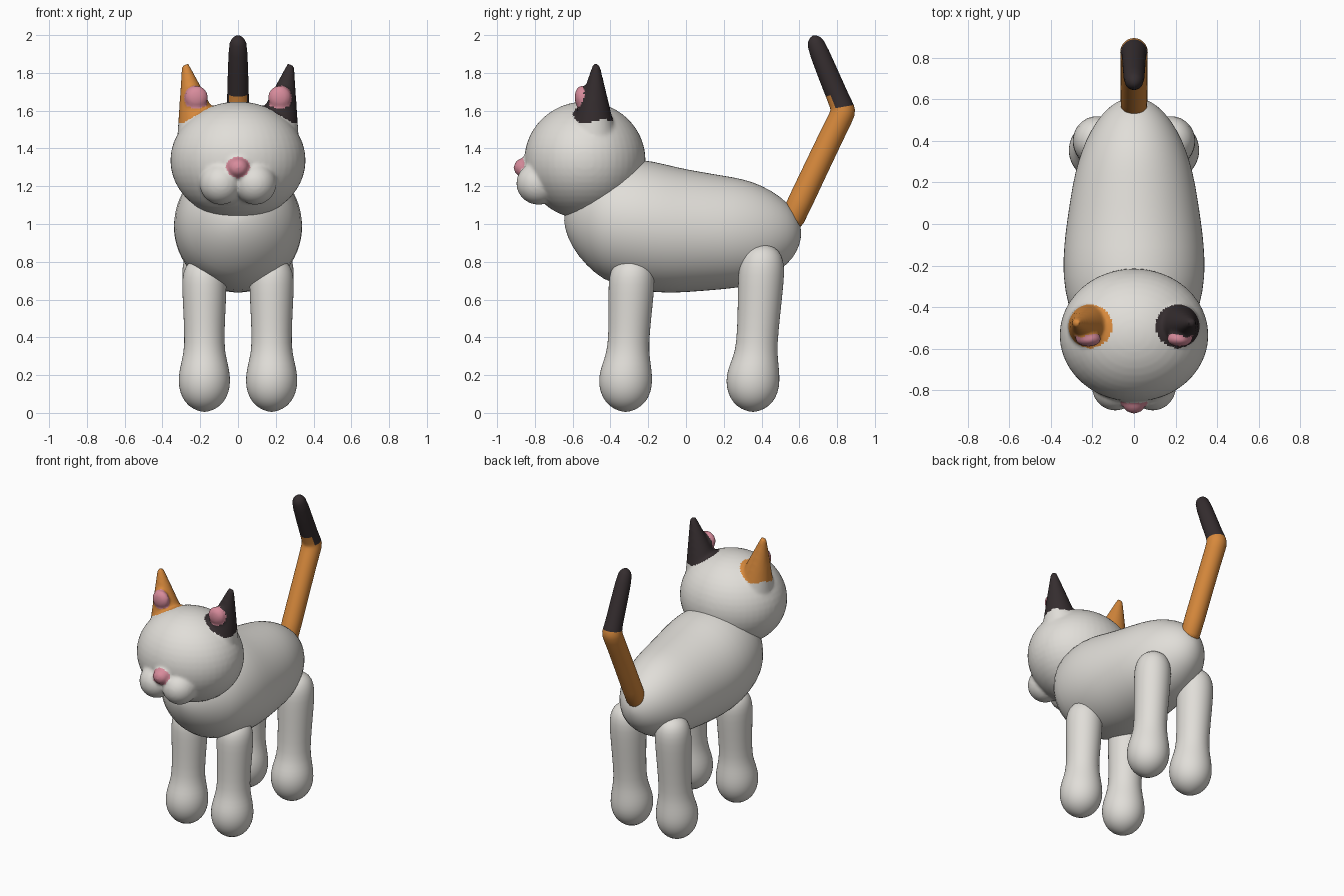
import bpy, bmesh, math
from mathutils import Vector, Matrix

if "Cube" in bpy.data.objects:
    bpy.data.objects.remove(bpy.data.objects["Cube"])


def material(name, rgb):
    m = bpy.data.materials.new(name)
    m.diffuse_color = (*rgb, 1)
    m.use_nodes = True
    m.node_tree.nodes["Principled BSDF"].inputs["Base Color"].default_value = m.diffuse_color
    return m


WHITE = material("white fur", (0.75, 0.73, 0.69))
ORANGE = material("orange fur", (0.68, 0.25, 0.045))
BLACK = material("black fur", (0.035, 0.026, 0.028))
PINK = material("pink skin", (0.68, 0.26, 0.33))


def add_object(name, mesh, mats):
    ob = bpy.data.objects.new(name, mesh)
    bpy.context.collection.objects.link(ob)
    for m in mats:
        mesh.materials.append(m)
    for p in mesh.polygons:
        p.use_smooth = True
    return ob


def loft(name, rings, mats, rule=None, sides=32):
    """Skin elliptical rings: (centre, radius along x, radius along u, u)."""
    bm = bmesh.new()
    loops = []
    for c, rx, ru, u in rings:
        u = Vector(u).normalized()
        loop = []
        for i in range(sides):
            a = 2 * math.pi * i / sides
            p = Vector(c) + Vector((1, 0, 0)) * rx * math.cos(a) + u * ru * math.sin(a)
            loop.append(bm.verts.new(p))
        loops.append(loop)
    for a, b in zip(loops, loops[1:]):
        for i in range(sides):
            j = (i + 1) % sides
            bm.faces.new((a[i], a[j], b[j], b[i]))
    bm.faces.new(loops[0])
    bm.faces.new(loops[-1])
    bmesh.ops.recalc_face_normals(bm, faces=bm.faces)
    if rule:
        for f in bm.faces:
            f.material_index = rule(f.calc_center_median())
    mesh = bpy.data.meshes.new(name)
    bm.to_mesh(mesh)
    bm.free()
    ob = add_object(name, mesh, mats)
    ob.modifiers.new("Subdivision", 'SUBSURF').levels = 1
    return ob


# Body: y, bottom, top, half width
body = [(-.645, 1.01, 1.03, .01), (-.63, .93, 1.13, .10), (-.57, .825, 1.24, .20),
        (-.48, .735, 1.30, .28), (-.40, .685, 1.335, .318), (-.25, .643, 1.35, .346),
        (-.10, .633, 1.315, .338), (0, .637, 1.29, .326), (.20, .653, 1.257, .296),
        (.30, .665, 1.24, .27), (.40, .69, 1.207, .235), (.50, .755, 1.147, .18),
        (.57, .82, 1.08, .115), (.602, .89, 1.01, .055), (.61, .94, .96, .01)]
loft("body", [((0, y, (b + t) / 2), w, (t - b) / 2, (0, 0, 1)) for y, b, t, w in body], [WHITE])

# Legs: height, forward lean, radius; the top dome is lifted for the hind pair
leg = [(.005, -.015, .01), (.018, -.015, .06), (.055, -.015, .107), (.11, -.015, .135),
       (.17, -.015, .143), (.23, -.013, .136), (.29, -.006, .12), (.36, 0, .108),
       (.50, .008, .113), (.64, .015, .121), (.72, .018, .122), (.775, .02, .105),
       (.81, .02, .07), (.825, .02, .01)]
for part, y0, lift, lean in (("front_leg", -.305, 0, 1), ("hind_leg", .375, .07, 1.4)):
    for side, s in (("left", -1), ("right", 1)):
        rings = []
        for z, dy, r in leg:
            zz = z + lift * max(0, (z - .36) / .465)
            rings.append(((s * .178, y0 + dy * lean, zz), r * .97, r, (0, 1, 0)))
        loft(f"{part}_{side}", rings, [WHITE])

# Tail: orange below the kink, black above
low, up = (.9, -.44), (.92, .39)
tail = [(.54, .98, .066, low), (.58, 1.065, .067, low), (.80, 1.53, .064, low),
        (.832, 1.585, .07, (1, -.1)), (.828, 1.62, .064, (1, .2)), (.812, 1.65, .058, up),
        (.69, 1.945, .053, up), (.678, 1.978, .038, up), (.67, 1.997, .01, up)]
loft("tail", [((0, y, z), r * .98, r, (0, *u)) for y, z, r, u in tail], [ORANGE, BLACK],
     lambda c: int(c.z > 1.625))

# Head: skull, muzzle, nose and ears fused into one soft shape
NOSE = (Vector((0, -.855, 1.298)), Vector((.058, .058, .053)))
INNER_EARS = [(Vector((s * .22, -.553, 1.67)), Vector((.062, .037, .063))) for s in (-1, 1)]
balls = [(Vector((0, -.535, 1.337)), Vector((.358, .321, .311))), NOSE] + INNER_EARS
balls += [(Vector((s * .09, -.78, 1.215)), Vector((.113, .118, .113))) for s in (-1, 1)]

bm = bmesh.new()
for c, r in balls:
    bmesh.ops.create_uvsphere(bm, u_segments=48, v_segments=24, radius=1,
                              matrix=Matrix.Translation(c) @ Matrix.Diagonal((*r, 1)))
for s in (-1, 1):
    base, tip = Vector((s * .205, -.492, 1.50)), Vector((s * .279, -.475, 1.845))
    axis = tip - base
    turn = axis.to_track_quat('Z', 'Y').to_matrix().to_4x4()
    bmesh.ops.create_cone(bm, cap_ends=True, segments=32, radius1=.118, radius2=.018,
                          depth=axis.length,
                          matrix=Matrix.Translation((base + tip) / 2) @ turn)
raw = bpy.data.meshes.new("head_parts")
bm.to_mesh(raw)
bm.free()
source = add_object("head_parts", raw, [])
remesh = source.modifiers.new("Remesh", 'REMESH')
remesh.mode = 'VOXEL'
remesh.voxel_size = .011
soft = source.modifiers.new("Smooth", 'SMOOTH')
soft.factor, soft.iterations = .5, 6
deps = bpy.context.evaluated_depsgraph_get()
head_mesh = bpy.data.meshes.new_from_object(source.evaluated_get(deps))
bpy.data.objects.remove(source)
head_mesh.materials.clear()
head = add_object("head", head_mesh, [WHITE, ORANGE, BLACK, PINK])


def inside(p, ball, grow):
    c, r = ball
    return sum(((p[i] - c[i]) / (r[i] * grow)) ** 2 for i in range(3)) < 1


# Head colours: pink nose and inner ears, one orange and one black ear
for f in head_mesh.polygons:
    p = f.center
    ear = p.z > 1.5 and math.hypot(abs(p.x) - .21, p.y + .492) < .105
    if inside(p, NOSE, 1.1) or any(inside(p, b, 1.08) and p.y < -.53 for b in INNER_EARS):
        f.material_index = 3
    elif ear:
        f.material_index = 1 if p.x < 0 else 2
    else:
        f.material_index = 0
